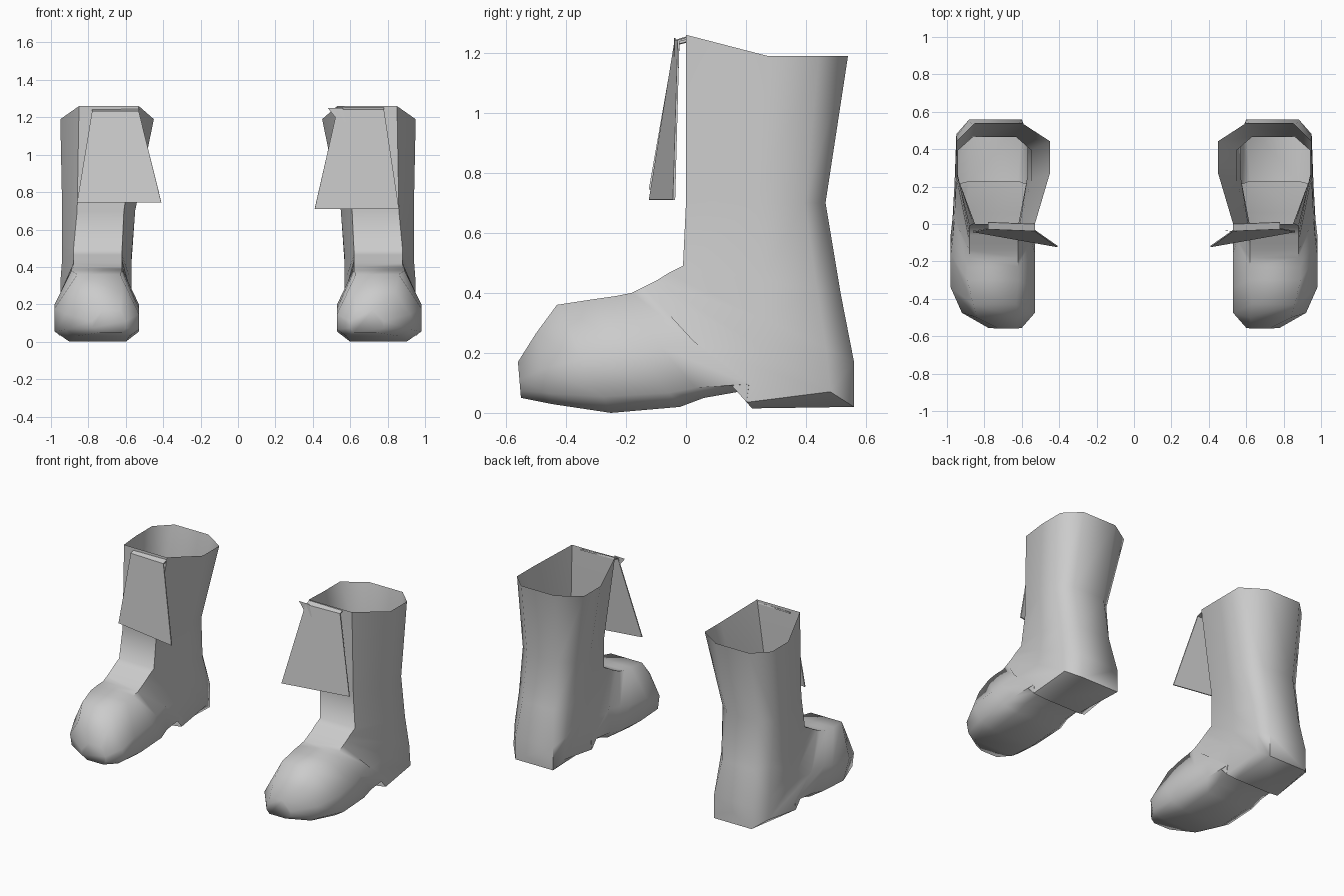
import bpy, bmesh, math
from mathutils import Vector

cube = bpy.data.objects.get("Cube")
if cube:
    bpy.data.objects.remove(cube, do_unlink=True)

grey = bpy.data.materials.new("boot grey")
grey.use_nodes = True
colour = (0.6, 0.6, 0.6, 1)
grey.diffuse_color = colour
grey.node_tree.nodes["Principled BSDF"].inputs["Base Color"].default_value = colour

# Sections from the open rim down the shaft, around the heel, out to the toe:
# front (y, z), back (y, z), front x span, side x span, back x span, side corner position
SECTIONS = [
    ((0, 1.26), (.54, 1.19), (.53, .85), (.45, .95), (.6, .85), .82),
    ((0, .7), (.465, .7), (.61, .86), (.55, .94), (.63, .86), .85),
    ((-.01, .49), (.515, .4), (.62, .88), (.57, .94), (.63, .86), .85),
    ((-.06, .465), (.56, .17), (.62, .88), (.57, .95), (.6, .88), .85),
    ((-.1, .44), (.56, .02), (.62, .88), (.57, .95), (.6, .88), .88),
    ((-.14, .42), (.22, .015), (.62, .88), (.56, .96), (.62, .88), .95),
    ((-.18, .4), (.23, .08), (.62, .88), (.56, .96), (.62, .88), .95),
    ((-.23, .39), (.06, .05), (.62, .89), (.55, .97), (.6, .9), .9),
    ((-.3, .38), (-.02, .02), (.62, .89), (.53, .98), (.6, .9), .87),
    ((-.43, .36), (-.25, 0), (.63, .86), (.53, .98), (.6, .9), .85),
    ((-.5, .265), (-.45, .03), (.62, .84), (.53, .92), (.58, .86), .85),
    ((-.56, .17), (-.55, .05), (.63, .72), (.6, .78), (.62, .74), .8),
]


def add_object(name, verts, faces):
    mesh = bpy.data.meshes.new(name)
    mesh.from_pydata(verts, [], faces)
    bm = bmesh.new()
    bm.from_mesh(mesh)
    bmesh.ops.recalc_face_normals(bm, faces=bm.faces)
    bm.to_mesh(mesh)
    bm.free()
    mesh.materials.append(grey)
    obj = bpy.data.objects.new(name, mesh)
    bpy.context.collection.objects.link(obj)
    return obj


def section_ring(section, side, is_rim):
    front, back, fx, sx, bx, corner = section
    front, back = Vector(front), Vector(back)
    spans = [(0, fx), (.5, sx), (corner, sx), (1, bx)]

    def point(t, x):
        y, z = front.lerp(back, t)
        # the rim slopes from its front down to level sides
        if is_rim and t > 0:
            z = back.y
        return (side * x, y, z)

    inner = [point(t, span[0]) for t, span in spans]
    outer = [point(t, span[1]) for t, span in reversed(spans)]
    return inner + outer


def build_boot(name, side):
    verts, faces = [], []
    for i, section in enumerate(SECTIONS):
        ring = section_ring(section, side, i == 0)
        n = len(ring)
        verts += ring
        if i:
            a, b = (i - 1) * n, i * n
            for k in range(n):
                m = (k + 1) % n
                faces.append((a + k, a + m, b + m, b + k))
    # toe cap
    last = len(verts) - n
    faces.append(tuple(range(last, len(verts))))
    boot = add_object(name, verts, faces)
    bpy.ops.object.select_all(action="DESELECT")
    boot.select_set(True)
    bpy.context.view_layer.objects.active = boot
    bpy.ops.object.shade_smooth_by_angle(angle=math.radians(65))


def build_flap(name, side, top, bottom):
    # hanging flap, folded over the front of the rim
    verts = [(side * x, y, z) for x, y, z in (
        (.53, .0, top + .01), (.78, .01, top + .01),
        (.78, -.025, top), (.53, -.035, top),
        (.86, -.04, bottom), (.41, -.12, bottom))]
    flap = add_object(name, verts, [(0, 1, 2, 3), (3, 2, 4, 5)])
    thick = flap.modifiers.new("thickness", "SOLIDIFY")
    thick.thickness = .008
    thick.offset = 0


for label, side, top, bottom in (("left", 1, 1.24, .71), ("right", -1, 1.23, .745)):
    build_boot(label + "_boot", side)
    build_flap(label + "_flap", side, top, bottom)

# small tab beside the left flap
tab = add_object("left_tab", [(.48, -.035, 1.25), (.56, -.04, 1.25),
                              (.58, -.04, 1.17), (.52, -.04, 1.2)], [(0, 1, 2, 3)])
